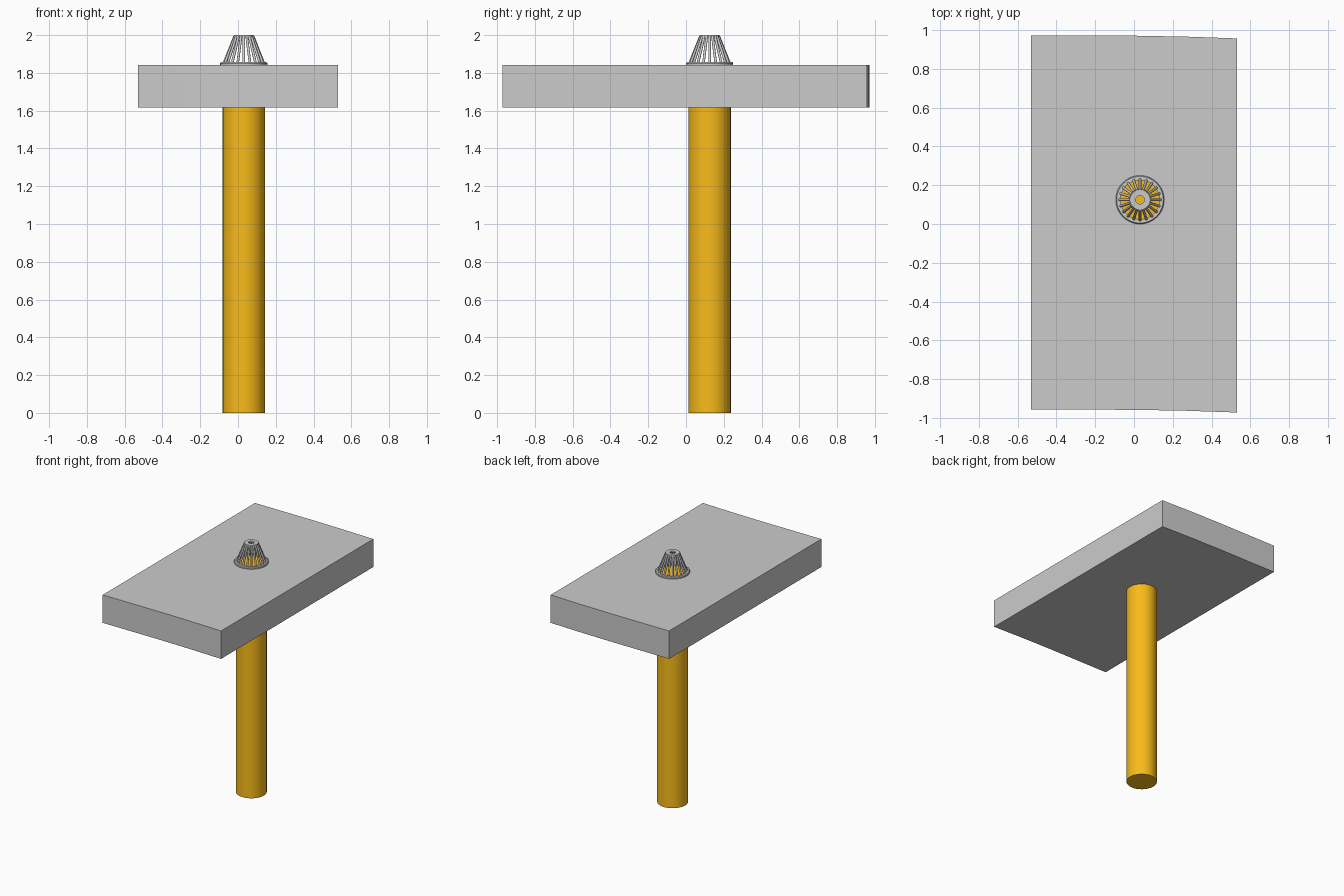
import bpy, bmesh, math
from mathutils import Vector, Matrix

if "Cube" in bpy.data.objects:
    bpy.data.objects.remove(bpy.data.objects["Cube"])

CX, CY = 0.031, 0.125      # drain axis
BARS = 20


def finish(name, bm, smooth=True):
    bmesh.ops.recalc_face_normals(bm, faces=bm.faces[:])
    me = bpy.data.meshes.new(name)
    bm.to_mesh(me)
    bm.free()
    ob = bpy.data.objects.new(name, me)
    bpy.context.collection.objects.link(ob)
    if smooth:
        bpy.ops.object.select_all(action='DESELECT')
        ob.select_set(True)
        bpy.context.view_layer.objects.active = ob
        bpy.ops.object.shade_smooth_by_angle(angle=math.radians(35))
    return ob


def rod(bm, a, b, r, seg):
    a, b = Vector(a), Vector(b)
    d = b - a
    m = Matrix.Translation((a + b) / 2) @ d.to_track_quat('Z', 'Y').to_matrix().to_4x4()
    bmesh.ops.create_cone(bm, cap_ends=True, segments=seg, radius1=r, radius2=r,
                          depth=d.length, matrix=m)


def ring(name, profile, seg=48):
    # closed (radius, z) profile turned about the drain axis
    bm = bmesh.new()
    loops = []
    for i in range(seg):
        t = 2 * math.pi * i / seg
        loops.append([bm.verts.new((CX + r * math.cos(t), CY + r * math.sin(t), z))
                      for r, z in profile])
    n = len(profile)
    for i in range(seg):
        a, b = loops[i], loops[(i + 1) % seg]
        for j in range(n):
            k = (j + 1) % n
            bm.faces.new((a[j], b[j], b[k], a[k]))
    return finish(name, bm)


# roof slab: the front and back edges bow slightly to the right
bm = bmesh.new()
bow = [(-0.53, 0), (0.0, -0.001), (0.27, -0.006), (0.53, -0.015)]
outline = [(x, 0.972 + d) for x, d in bow] + [(x, -0.957 + d) for x, d in reversed(bow)]
base = bm.faces.new([bm.verts.new((x, y, 1.618)) for x, y in outline])
ext = bmesh.ops.extrude_face_region(bm, geom=[base], use_keep_orig=True)
top = [v for v in ext["geom"] if isinstance(v, bmesh.types.BMVert)]
bmesh.ops.translate(bm, verts=top, vec=(0, 0, 0.224))
finish("roof_slab", bm)

# drain pipe
bm = bmesh.new()
rod(bm, (CX, CY, 0), (CX, CY, 1.845), 0.112, 64)
pipe = finish("drain_pipe", bm)
mat = bpy.data.materials.new("yellow")
mat.diffuse_color = (0.95, 0.50, 0.01, 1)
mat.use_nodes = True
mat.node_tree.nodes["Principled BSDF"].inputs["Base Color"].default_value = mat.diffuse_color
pipe.data.materials.append(mat)

# strainer: base flange, top ring and sloping bars
ring("strainer_flange", [(0.100, 1.842), (0.125, 1.842), (0.125, 1.851),
                         (0.120, 1.857), (0.100, 1.857)])
ring("strainer_top_ring", [(0.022, 1.988), (0.054, 1.988), (0.052, 2.0), (0.022, 2.0)])
bm = bmesh.new()
for i in range(BARS):
    t = 2 * math.pi * i / BARS
    c, s = math.cos(t), math.sin(t)
    rod(bm, (CX + 0.106 * c, CY + 0.106 * s, 1.85),
        (CX + 0.049 * c, CY + 0.049 * s, 1.993), 0.007, 12)
finish("strainer_bars", bm)
